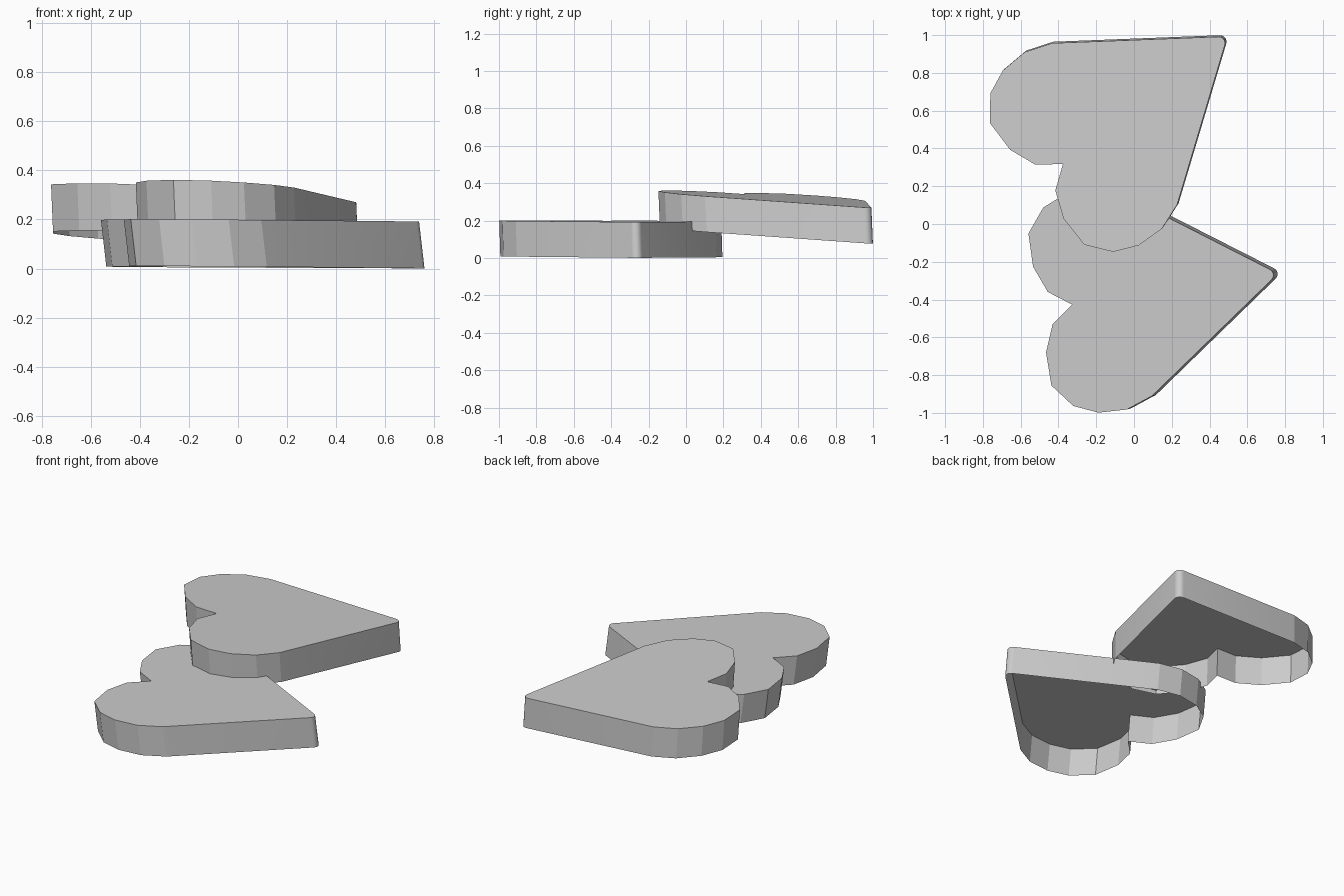
import bpy, bmesh
from math import sin, cos, radians
from mathutils import Vector

cube = bpy.data.objects.get("Cube")
if cube:
    bpy.data.objects.remove(cube, do_unlink=True)

grey = bpy.data.materials.new("light_grey")
grey.use_nodes = True
colour = (0.6, 0.6, 0.6, 1)
grey.diffuse_color = colour
grey.node_tree.nodes["Principled BSDF"].inputs["Base Color"].default_value = colour

# Half outline: one lobe from the notch, then a rounded tip, mirrored across the axis
lobe = [(-0.118, 0.086), (-0.175, 0.23), (-0.173, 0.407), (-0.075, 0.531),
        (0.052, 0.586), (0.203, 0.592), (0.345, 0.541)]
tip = [(1.043 + 0.034 * cos(radians(a)), 0.034 * sin(radians(a)))
       for a in (54, 32.4, 10.8)]
half = lobe + tip
outline = [(0, 0)] + [(u, -v) for u, v in half] + [(u, v) for u, v in reversed(half)]


def heart(name, notch, angle, plane, lean):
    """Open-bottomed heart: top lies on z = c + a*x + b*y, walls follow the lean."""
    ca, sa = cos(radians(angle)), sin(radians(angle))
    c, a, b = plane
    bm = bmesh.new()
    top = []
    for u, v in outline:
        x = notch[0] + u * ca - v * sa
        y = notch[1] + u * sa + v * ca
        top.append(bm.verts.new((x, y, c + a * x + b * y)))
    rim = [bm.verts.new(p.co - Vector(lean)) for p in top]
    bm.faces.new(top)
    for i in range(len(top)):
        j = (i + 1) % len(top)
        wall = bm.faces.new((top[i], rim[i], rim[j], top[j]))
        wall.smooth = True
    # Only the upright edges of the rounded tip are smooth
    for edge in bm.edges:
        edge.smooth = False
    for (u, v), upper, lower in zip(outline, top, rim):
        bm.edges.get((upper, lower)).smooth = u > 1
    mesh = bpy.data.meshes.new(name)
    bm.to_mesh(mesh)
    bm.free()
    mesh.materials.append(grey)
    bpy.context.collection.objects.link(bpy.data.objects.new(name, mesh))


# Lower heart lies flat, upper heart rests on it and tilts down to its tip
heart("lower_heart", (-0.327, -0.427), 8.6, (0.195, -0.006, -0.004), (-0.022, -0.006, 0.191))
heart("upper_heart", (-0.376, 0.318), 37.8, (0.345, -0.039, -0.059), (-0.008, -0.008, 0.192))
